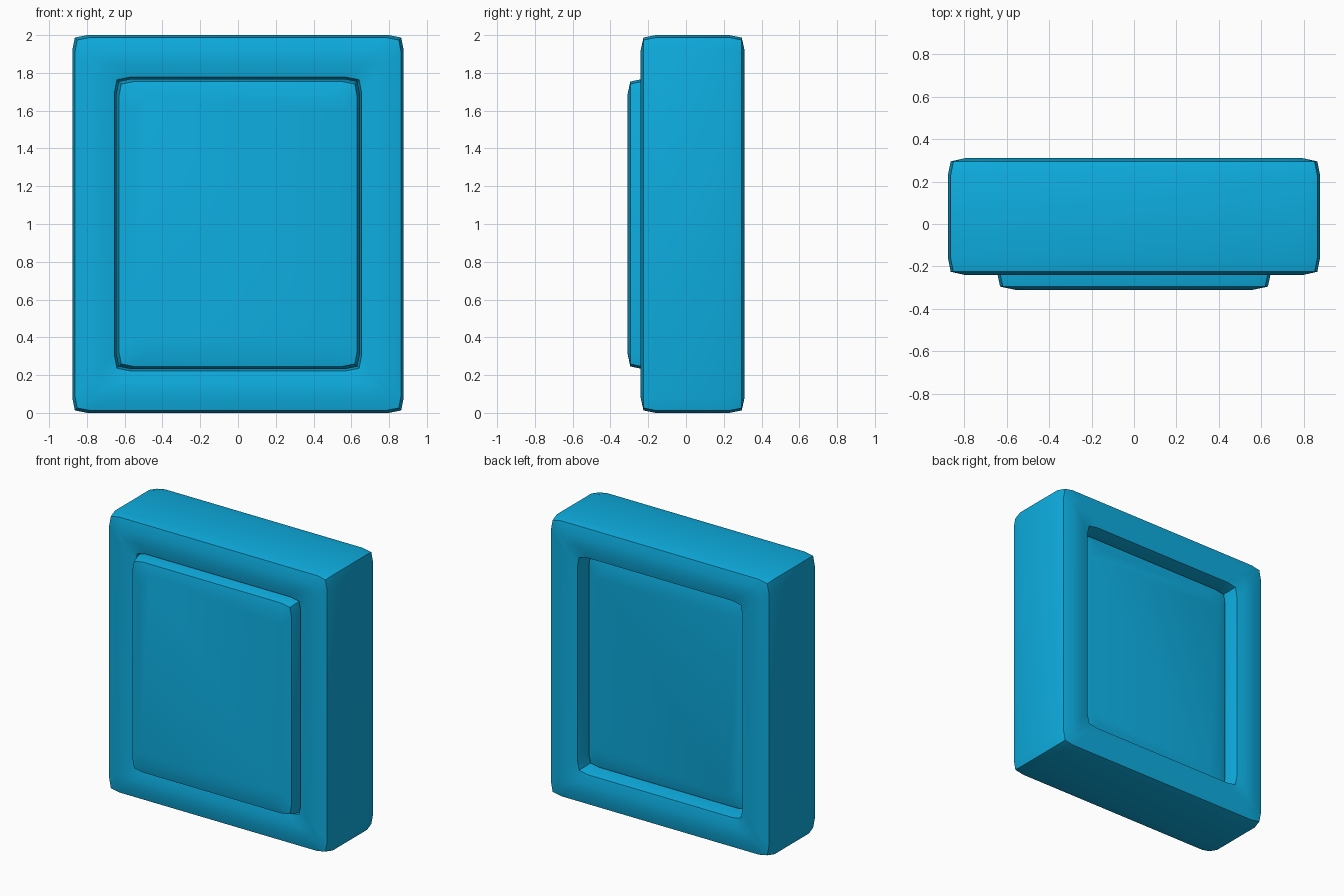
import bpy, bmesh, math

if "Cube" in bpy.data.objects:
    bpy.data.objects.remove(bpy.data.objects["Cube"])

blue = bpy.data.materials.new("blue")
blue.diffuse_color = (0.004, 0.42, 0.75, 1)
blue.use_nodes = True
blue.node_tree.nodes["Principled BSDF"].inputs["Base Color"].default_value = blue.diffuse_color


def ring_points(half_x, half_z, y, pull, w=0.08):
    """Rectangular ring, three points per corner, the middle one pulled in."""
    corner = [(half_x, half_z - w), (half_x - pull, half_z - pull), (half_x - w, half_z)]
    pts = []
    for sx, sz, step in ((1, 1, 1), (-1, 1, -1), (-1, -1, 1), (1, -1, -1)):
        pts += [(sx * x, y, 1 + sz * z) for x, z in corner[::step]]
    return pts


def ring_object(name, half_x, half_z, section, closed):
    """Sweep a section of (inset, y, corner pull) around a rectangle."""
    bm = bmesh.new()
    rings = [[bm.verts.new(p) for p in ring_points(half_x - d, half_z - d, y, pull)]
             for d, y, pull in section]
    pairs = list(zip(rings, rings[1:]))
    if closed:
        pairs.append((rings[-1], rings[0]))
    else:
        bm.faces.new(rings[0])
        bm.faces.new(rings[-1])
    for r, s in pairs:
        n = len(r)
        for i in range(n):
            j = (i + 1) % n
            bm.faces.new((r[i], r[j], s[j], s[i]))
    bmesh.ops.recalc_face_normals(bm, faces=bm.faces)
    mesh = bpy.data.meshes.new(name)
    bm.to_mesh(mesh)
    bm.free()
    mesh.materials.append(blue)
    obj = bpy.data.objects.new(name, mesh)
    bpy.context.collection.objects.link(obj)
    bpy.ops.object.select_all(action='DESELECT')
    obj.select_set(True)
    bpy.context.view_layer.objects.active = obj
    bpy.ops.object.shade_smooth_by_angle(angle=math.radians(30))
    return obj


P = 0.013

# Outer frame: softly bulged faces meeting at crisp edges, open in the middle
ring_object("frame", 0.877, 1.0, [
    (0.013, -0.225, P), (0.08, -0.24, 0), (0.155, -0.24, 0), (0.223, -0.225, P),
    (0.236, -0.15, P), (0.236, 0.22, P),
    (0.223, 0.295, P), (0.155, 0.31, 0), (0.08, 0.31, 0), (0.013, 0.295, P),
    (0.0, 0.23, P), (0.0, -0.16, P)], True)

# Inset panel: stands proud at the front, recessed at the back
ring_object("panel", 0.645, 0.768, [
    (0.085, -0.31, 0), (0.014, -0.295, P), (0.0, -0.23, P),
    (0.0, 0.13, P), (0.014, 0.2, P), (0.085, 0.215, 0)], False)
